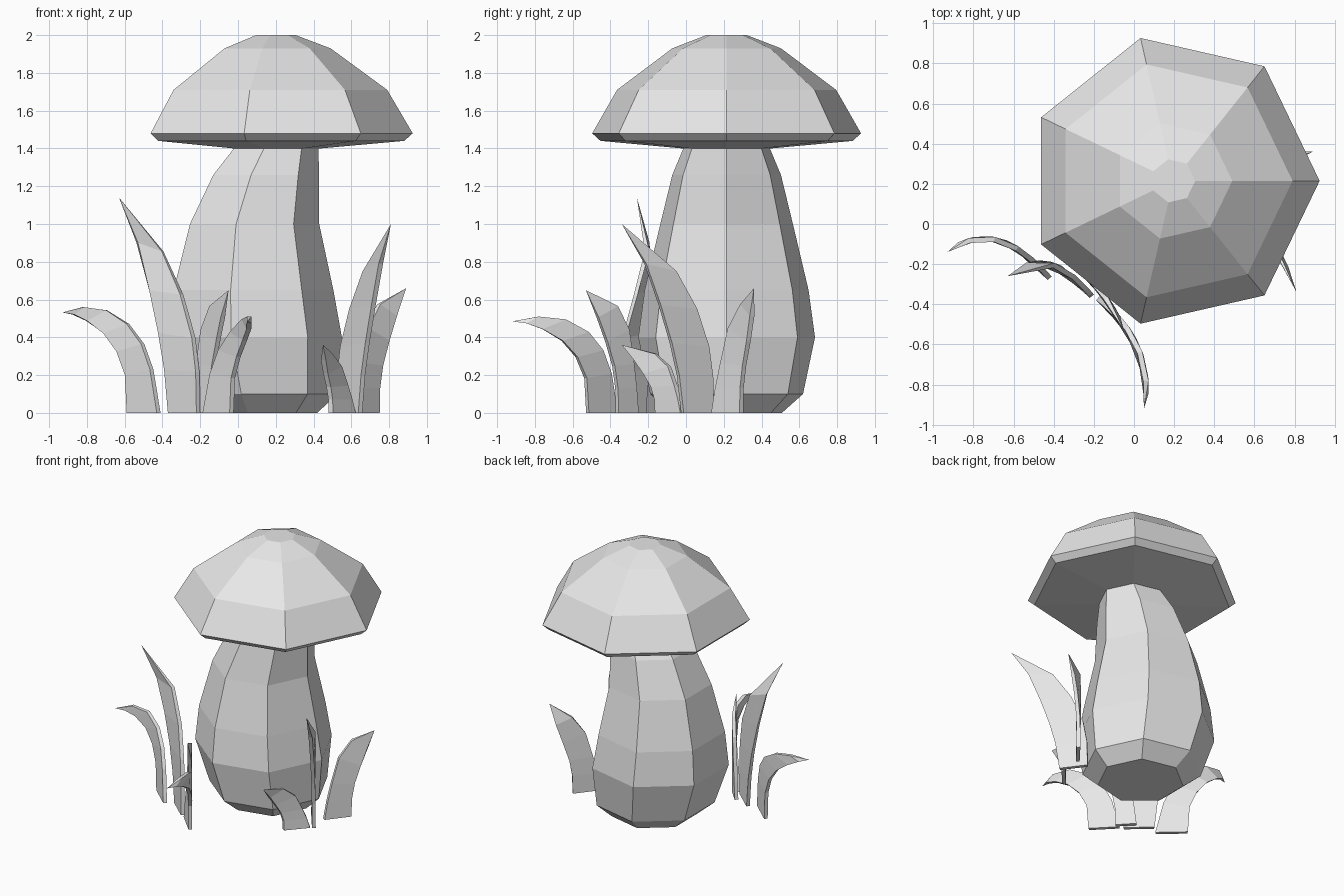
import bpy, bmesh
from math import cos, sin, tau
from mathutils import Vector

cube = bpy.data.objects.get("Cube")
if cube:
    bpy.data.objects.remove(cube, do_unlink=True)

SIDES = 7
CENTRE_Y = 0.215
BLADE_THICKNESS = 0.026

grey = bpy.data.materials.new("plain grey")
grey.use_nodes = True
colour = (0.8, 0.8, 0.8, 1)
grey.diffuse_color = colour
grey.node_tree.nodes["Principled BSDF"].inputs["Base Color"].default_value = colour


def finish(bm, name):
    """Turn a bmesh into a flat-shaded object."""
    bmesh.ops.recalc_face_normals(bm, faces=bm.faces)
    mesh = bpy.data.meshes.new(name)
    bm.to_mesh(mesh)
    bm.free()
    mesh.materials.append(grey)
    obj = bpy.data.objects.new(name, mesh)
    bpy.context.collection.objects.link(obj)
    return obj


def skin(bm, rings):
    """Bridge successive closed rings of vertices with quads."""
    for low, high in zip(rings, rings[1:]):
        n = len(low)
        for i in range(n):
            j = (i + 1) % n
            bm.faces.new((low[i], low[j], high[j], high[i]))


def lathe(name, profile):
    """Seven-sided body from (centre x, radius, height) rings."""
    bm = bmesh.new()
    rings = []
    for cx, radius, z in profile:
        angles = [tau * i / SIDES for i in range(SIDES)]
        rings.append([bm.verts.new((cx + radius * cos(a),
                                    CENTRE_Y + radius * sin(a), z)) for a in angles])
    skin(bm, rings)
    bm.faces.new(rings[0])
    bm.faces.new(rings[-1])
    return finish(bm, name)


def blade(name, outline, height, start, bend, end):
    """Thin grass blade: an upright outline wrapped along a curved ground path.

    Each outline row holds (inner distance, inner height, outer distance,
    outer height) as fractions; the last row is the tip."""
    start, bend, end = Vector(start), Vector(bend), Vector(end)
    bm = bmesh.new()

    def vert(t, z, side):
        point = start * (1 - t) ** 2 + bend * 2 * t * (1 - t) + end * t * t
        along = ((bend - start) * (1 - t) + (end - bend) * t).normalized()
        point += Vector((-along.y, along.x)) * side * BLADE_THICKNESS / 2
        return bm.verts.new((point.x, point.y, z * height))

    rings = [[vert(a, az, -1), vert(b, bz, -1), vert(b, bz, 1), vert(a, az, 1)]
             for a, az, b, bz in outline[:-1]]
    skin(bm, rings)
    bm.faces.new(rings[0])
    tip = vert(outline[-1][0], outline[-1][1], 0)
    last = rings[-1]
    for i in range(len(last)):
        bm.faces.new((last[i], last[(i + 1) % len(last)], tip))
    return finish(bm, name)


# Stem, leaning slightly as it rises
lathe("stem", [
    (0.12, 0.30, 0), (0.11, 0.415, 0.1), (0.07, 0.48, 0.4), (0.06, 0.445, 0.65),
    (0.07, 0.36, 1), (0.135, 0.295, 1.26), (0.19, 0.235, 1.4)])

# Cap with a bevelled rim and a shallow underside
lathe("cap", [(0.195, r, z) for r, z in (
    (0.24, 1.4), (0.685, 1.44), (0.73, 1.48),
    (0.595, 1.71), (0.295, 1.93), (0.11, 2))])

# Blade outlines
TALL = [(0, 0, .37, 0), (.01, .19, .42, .2), (.06, .35, .5, .37),
        (.21, .55, .62, .57), (.45, .75, .77, .79), (1, 1)]
ARCH = [(0, 0, .47, 0), (.05, .2, .48, .2), (.12, .4, .54, .38),
        (.24, .68, .67, .58), (.48, .87, .82, .78), (1, 1)]
SICKLE = [(0, 0, .31, 0), (.07, .41, .33, .36), (.16, .65, .42, .58),
          (.31, .84, .56, .75), (.53, .97, .74, .87), (.775, 1, .88, .93), (1, .95)]

# Grass clump on the right of the stem
blade("right_curled_blade", SICKLE, 0.56, (-.42, -.27), (-.685, .045), (-.93, -.14))
blade("right_tall_blade", TALL, 1.14, (-.21, -.36), (-.42, -.09), (-.63, -.26))
blade("front_curled_blade", SICKLE, 0.51, (-.18, -.37), (.11, -.6), (.05, -.92))
blade("front_short_blade", ARCH, 0.65, (-.24, -.26), (-.13, -.35), (-.05, -.53))

# Grass clump on the left of the stem
blade("left_short_blade", ARCH, 0.36, (.615, -.02), (.44, -.156), (.45, -.34))
blade("left_tall_blade", TALL, 1.0, (.53, .14), (.70, -.06), (.81, -.34))
blade("left_medium_blade", ARCH, 0.66, (.62, .14), (.745, .35), (.89, .36))
